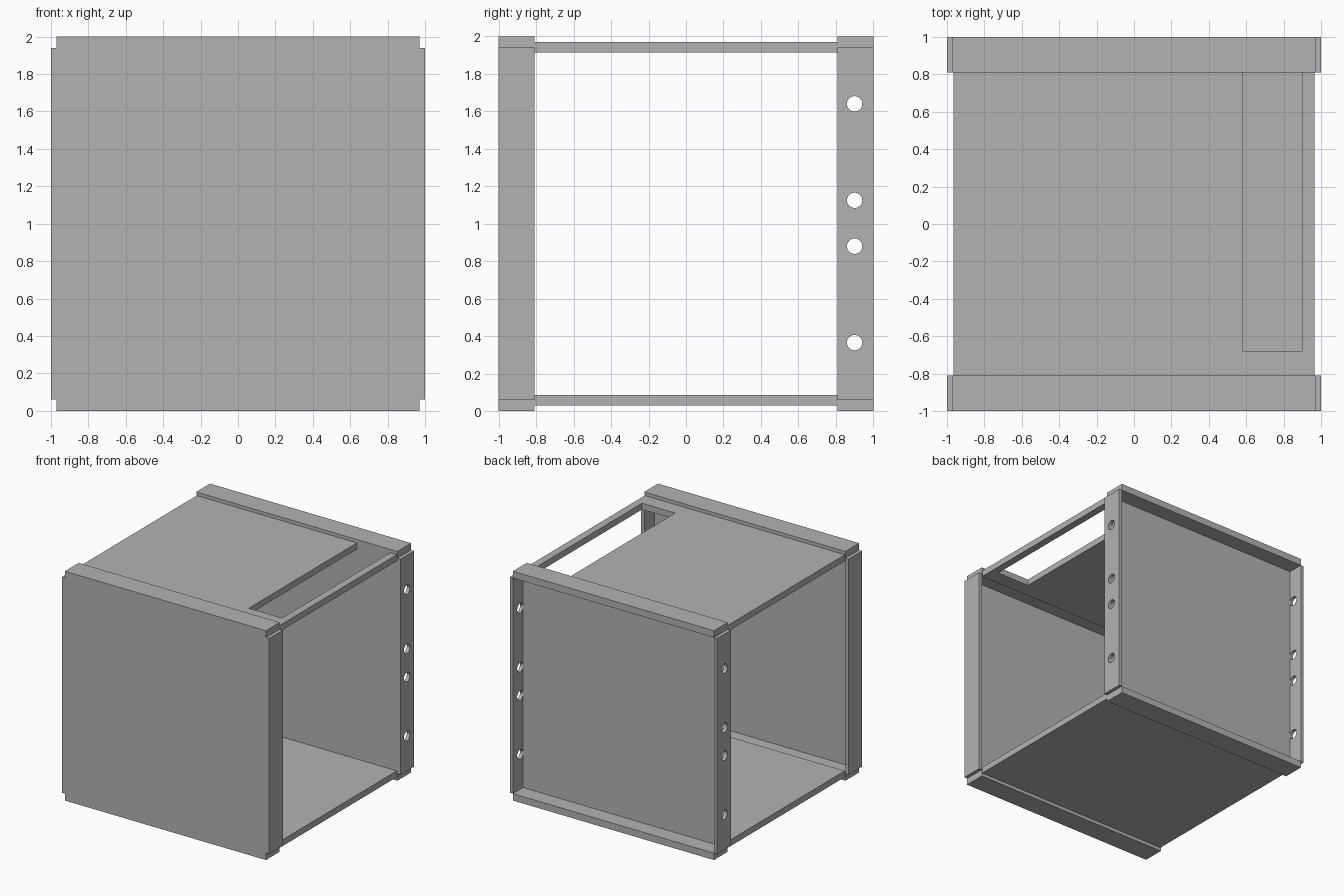
import bpy
import bmesh
from mathutils import Matrix, Vector

if "Cube" in bpy.data.objects:
    bpy.data.objects.remove(bpy.data.objects["Cube"])

# Single painted-metal grey
grey = bpy.data.materials.new("sheet_grey")
grey.use_nodes = True
COLOUR = (0.45, 0.45, 0.45, 1)
grey.diffuse_color = COLOUR
grey.node_tree.nodes["Principled BSDF"].inputs["Base Color"].default_value = COLOUR

EDGE = 0.97      # inner face of side flanges
LIP = 0.06       # thickness of top and bottom flanges
INNER = 0.81     # where each channel ends toward the middle
WEB = 0.05       # thickness of front and back plates


def finish(name, bm):
    bmesh.ops.recalc_face_normals(bm, faces=bm.faces)
    mesh = bpy.data.meshes.new(name)
    bm.to_mesh(mesh)
    bm.free()
    mesh.materials.append(grey)
    obj = bpy.data.objects.new(name, mesh)
    bpy.context.collection.objects.link(obj)
    return obj


def box(name, x, y, z):
    bm = bmesh.new()
    size = (x[1] - x[0], y[1] - y[0], z[1] - z[0])
    centre = Vector((sum(x) / 2, sum(y) / 2, sum(z) / 2))
    bmesh.ops.create_cube(bm, size=1, matrix=Matrix.Translation(centre) @ Matrix.Diagonal((*size, 1)))
    return finish(name, bm)


def slab(name, outline, z0, z1):
    bm = bmesh.new()
    face = bm.faces.new([bm.verts.new((x, y, z0)) for x, y in outline])
    new = bmesh.ops.extrude_face_region(bm, geom=[face])["geom"]
    verts = [g for g in new if isinstance(g, bmesh.types.BMVert)]
    bmesh.ops.translate(bm, verts=verts, vec=(0, 0, z1 - z0))
    return finish(name, bm)


def drill(obj, x, y, heights, radius):
    bm = bmesh.new()
    for z in heights:
        place = Matrix.Translation((x, y, z)) @ Matrix.Rotation(1.5707963, 4, "Y")
        bmesh.ops.create_cone(bm, cap_ends=True, segments=32, radius1=radius,
                              radius2=radius, depth=0.2, matrix=place)
    cutter = finish("hole_cutter", bm)
    cutter.hide_render = True
    mod = obj.modifiers.new("holes", "BOOLEAN")
    mod.operation = "DIFFERENCE"
    mod.solver = "EXACT"
    mod.object = cutter
    # Bake the holes and discard the cutter
    graph = bpy.context.evaluated_depsgraph_get()
    baked = bpy.data.meshes.new_from_object(obj.evaluated_get(graph))
    obj.modifiers.clear()
    obj.data = baked
    bpy.data.objects.remove(cutter)


# Front and back channels: plate, top and bottom flanges, side flanges
for name, depth, plate in (("front", (-1, -INNER), (-1, -1 + WEB)),
                           ("back", (INNER, 1), (INNER, INNER + WEB))):
    box(name + "_plate", (-EDGE, EDGE), plate, (LIP, 2 - LIP))
    box(name + "_bottom_flange", (-EDGE, EDGE), depth, (0, LIP))
    box(name + "_top_flange", (-EDGE, EDGE), depth, (2 - LIP, 2))
    for side, x in (("right", (-1, -EDGE)), ("left", (EDGE, 1))):
        flange = box(f"{name}_{side}_flange", x, depth, (LIP, 2 - LIP))
        if name == "back":
            drill(flange, sum(x) / 2, 0.9, (0.365, 0.88, 1.125, 1.64), 0.041)

# Floor panel and slotted roof panel
W = 0.965
box("floor_panel", (-W, W), (-INNER, INNER), (0.03, 0.085))
slab("roof_panel", [(-W, -INNER), (W, -INNER), (W, INNER), (0.9, INNER),
                    (0.9, -0.68), (0.58, -0.68), (0.58, INNER), (-W, INNER)], 1.915, 1.97)
